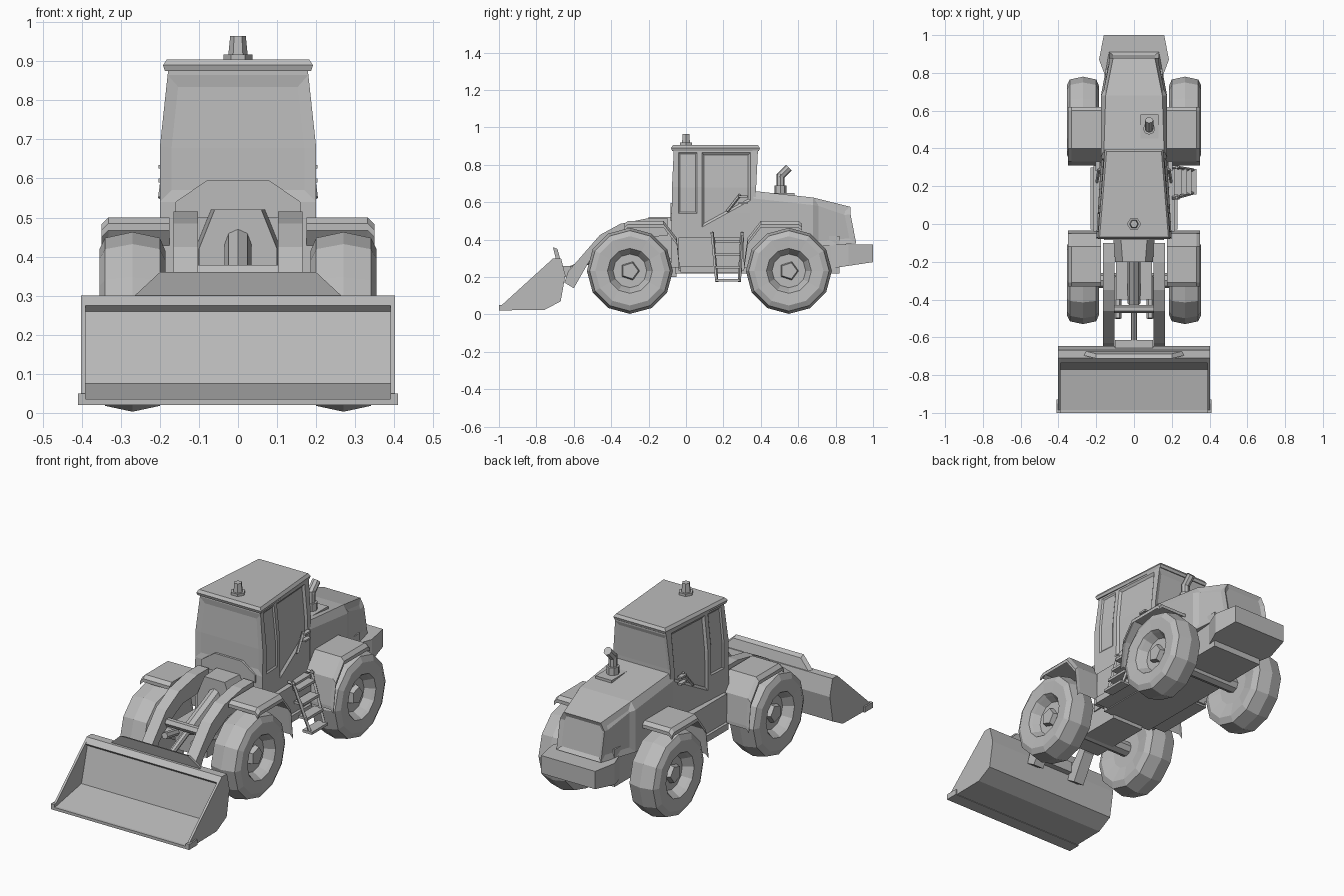
import bpy, bmesh
from math import cos, sin, pi
from mathutils import Vector

default = bpy.data.objects.get("Cube")
if default:
    bpy.data.objects.remove(default)

grey = bpy.data.materials.new("plain grey")
grey.use_nodes = True
grey.diffuse_color = (0.5, 0.5, 0.5, 1)
grey.node_tree.nodes["Principled BSDF"].inputs["Base Color"].default_value = grey.diffuse_color


def loft(name, rings, mirrored=False, detail=None):
    """Skin a list of equal point rings, cap the ends, then run optional face detailing."""
    bm = bmesh.new()
    rows = [[bm.verts.new(p) for p in ring] for ring in rings]
    count = len(rows[0])
    for low, high in zip(rows, rows[1:]):
        for i in range(count):
            j = (i + 1) % count
            bm.faces.new((low[i], low[j], high[j], high[i]))
    bm.faces.new(rows[0])
    bm.faces.new(rows[-1])
    bmesh.ops.recalc_face_normals(bm, faces=bm.faces)
    if detail:
        detail(bm)
    mesh = bpy.data.meshes.new(name)
    bm.to_mesh(mesh)
    bm.free()
    mesh.materials.append(grey)
    obj = bpy.data.objects.new(name, mesh)
    bpy.context.collection.objects.link(obj)
    if mirrored:
        obj.modifiers.new("Mirror", 'MIRROR').use_mirror_merge = False
    return obj


def side_prism(name, outline, x0, x1, mirrored=False):
    return loft(name, [[(x, y, z) for y, z in outline] for x in (x0, x1)], mirrored)


def box(name, x0, x1, y0, y1, z0, z1, mirrored=False):
    return side_prism(name, [(y0, z0), (y1, z0), (y1, z1), (y0, z1)], x0, x1, mirrored)


def tube(name, start, end, radius, sides=6, mirrored=False, tip=None):
    start, end = Vector(start), Vector(end)
    turn = (end - start).to_track_quat('Z', 'Y')
    tip = radius if tip is None else tip
    rings = [[c + turn @ Vector((r * cos(a), r * sin(a), 0))
              for a in (2 * pi * i / sides for i in range(sides))]
             for c, r in ((start, radius), (end, tip))]
    return loft(name, rings, mirrored)


def strip(name, path, thickness, x0, x1):
    """Folded sheet following a side path, with a lowered outer edge."""
    under = [(y, z - thickness) for y, z in reversed(path)]
    outline = path + under
    middle = x1 - thickness
    rings = [[(x, y, z - drop) for y, z in outline]
             for x, drop in ((x0, 0), (middle, 0), (x1, thickness))]
    return loft(name, rings, True)


def recess(bm, test, width, depth):
    """Inset and push in the faces whose centre and normal pass the test."""
    faces = [f for f in bm.faces if test(f.calc_center_median(), f.normal)]
    if faces:
        bmesh.ops.inset_region(bm, faces=faces, thickness=width, depth=-depth, use_even_offset=True)


def cut(bm, point, normal, test):
    faces = [f for f in bm.faces if test(f.normal)]
    geom = set(faces)
    for f in faces:
        geom.update(f.edges, f.verts)
    bmesh.ops.bisect_plane(bm, geom=list(geom), plane_co=point, plane_no=normal)


# Wheels with crowned tyres, dished rims and five-sided hubs
tyre = [(.1, -.07), (.18, -.085), (.215, -.07), (.23, 0), (.215, .07), (.185, .085),
        (.12, .08), (.11, .065), (.09, .03)]
for end, wy in (("front", -.3), ("rear", .55)):
    rings = [[(.27 + off, wy + r * cos(i * pi / 6), .233 + r * sin(i * pi / 6))
              for i in range(12)] for r, off in tyre]
    loft(end + "_wheel", rings, True)
    tube(end + "_hub", (.29, wy, .233), (.325, wy, .233), .055, 5, True, .045)
    tube(end + "_axle", (-.22, wy, .233), (.22, wy, .233), .04, 8)

# Fenders folded over the inner ends of the wheels
strip("front_fender", [(-.33, .485), (-.31, .5), (-.12, .5), (-.05, .41), (-.035, .27)], .018, .175, .35)
strip("rear_fender", [(.62, .485), (.6, .5), (.4, .5), (.33, .41), (.31, .27)], .018, .165, .35)


# Cab with recessed glass
def cab_glass(bm):
    side = lambda n: abs(n.x) > .8
    front = lambda n: n.y < -.8
    for y in (-.04, .06, .085, .345):
        cut(bm, (0, y, 0), (0, 1, 0), side)
    cut(bm, (0, 0, .54), (0, 0, 1), lambda n: side(n) or front(n))
    cut(bm, (0, 0, .865), (0, 0, 1), lambda n: abs(n.z) < .8)
    cut(bm, (0, .1, .475), (0, -.55, 1), side)
    cut(bm, (0, 0, .64), (0, 0, 1), lambda n: n.y > .8)
    slope = lambda c: c.z - .475 - .55 * (c.y - .1)
    recess(bm, lambda c, n: side(n) and .085 < c.y < .345 and slope(c) > 0 and c.z < .865, .012, .01)
    recess(bm, lambda c, n: side(n) and -.04 < c.y < .06 and .54 < c.z < .865, .008, .006)
    recess(bm, lambda c, n: front(n) and .54 < c.z < .865, .03, .006)
    recess(bm, lambda c, n: n.y > .8 and .64 < c.z < .865, .02, .006)


def plan(z, front, rear, y0, y1):
    return [(-front, y0, z), (front, y0, z), (rear, y1, z), (-rear, y1, z)]


loft("cab", [plan(.25, .2, .175, -.08, .37), plan(.68, .2, .17, -.075, .375),
             plan(.885, .178, .15, -.065, .385)], detail=cab_glass)
loft("cab_roof", [plan(.875, .187, .15, -.075, .39), plan(.89, .192, .155, -.08, .395),
                  plan(.905, .182, .145, -.07, .385)])
loft("windscreen_sill", [[(x, y, z) for x, z in ((-.16, .5), (.16, .5), (.16, .54), (.08, .595),
                                                 (-.08, .595), (-.16, .54))] for y in (-.084, -.072)])
for z in (.6, .635):
    box("door_handle", .18, .203, .28, .33, z - .01, z, True)
tube("door_rail", (.197, .22, .55), (.185, .29, .64), .008, 4, True)

# Beacon on the roof
tube("beacon_base", (0, 0, .9), (0, 0, .918), .037)
tube("beacon", (0, 0, .915), (0, 0, .965), .025, 6, tip=.02)


# Engine hood with sunken grille and side panels
def hood_panels(bm):
    recess(bm, lambda c, n: n.y > .8, .02, .012)
    recess(bm, lambda c, n: abs(n.x) > .8 and c.y > .7 and abs(c.x) > .1, .03, .008)


def hood_ring(yb, yt, wide, narrow, zb, zt):
    return [(-wide, yb, zb), (wide, yb, zb), (wide, yt, zt - .04), (narrow, yt, zt),
            (-narrow, yt, zt), (-wide, yt, zt - .04)]


loft("engine_hood", [hood_ring(.36, .36, .175, .16, .34, .66), hood_ring(.68, .68, .175, .15, .36, .625),
                     hood_ring(.91, .88, .132, .11, .38, .575)], detail=hood_panels)
box("exhaust_plate", .035, .13, .43, .58, .6, .65)
tube("exhaust_collar", (.08, .505, .63), (.08, .505, .69), .032, 8)
tube("exhaust_pipe", (.08, .505, .68), (.08, .505, .75), .022, 8)
tube("exhaust_tip", (.08, .5, .735), (.08, .55, .785), .022, 8)

# Counterweight behind the hood
loft("counterweight", [[(x * s, y, z) for s, x, y in
                        ((-1, .14, .75), (-1, .185, .87), (-1, .16, 1), (1, .16, 1), (1, .185, .87), (1, .14, .75))]
                       for z in (.26, .375)]).data.transform(
    ((1, 0, 0, 0), (0, 1, 0, 0), (0, 0, 1, 0), (0, 0, 0, 1)))
for v in bpy.data.objects["counterweight"].data.vertices:
    if v.co.z < .3:
        v.co.z += .15 * (v.co.y - .87)

# Chassis, side tanks and front frame
box("chassis", -.15, .15, -.06, .82, .22, .42)
box("side_tank", .1, .215, -.04, .31, .235, .41, True)
box("side_skirt", .1, .23, -.03, .3, .225, .26, True)
box("front_frame", -.095, .095, -.4, -.05, .2, .35)
loft("front_tower", [[(-w, y, .3), (w, y, .3), (w, y, .42), (t, y, .52), (-t, y, .52), (-w, y, .42)]
                     for y, w, t in ((-.2, .1, .06), (-.07, .11, .07))])

# Loader arms and tilt cylinder
side_prism("loader_arm", [(-.1, .515), (-.2, .515), (-.35, .485), (-.46, .425), (-.63, .23), (-.65, .17),
                          (-.6, .14), (-.52, .28), (-.42, .36), (-.32, .41), (-.1, .42)], .103, .165, True)
tube("tilt_barrel", (0, -.12, .47), (0, -.42, .33), .034, 8)
tube("tilt_rod", (0, -.4, .34), (0, -.62, .24), .017, 8)
box("tilt_bracket", .035, .05, -.2, -.1, .38, .5, True)
tube("lift_cylinder", (.085, -.28, .27), (.085, -.5, .31), .018, 6, True)
tube("arm_cross_tube", (-.11, -.45, .36), (.11, -.45, .36), .022, 6)
box("bucket_mount", -.1, .1, -.67, -.615, .2, .26)

# Bucket shell, end plates, cutting edge and spill guard
outside = [(-.985, .022), (-.755, .025), (-.67, .07), (-.645, .21), (-.668, .3)]
inside = [(-.71, .3), (-.735, .275), (-.72, .26), (-.77, .075), (-.985, .035)]
side_prism("bucket_shell", outside + inside, -.395, .395)
side_prism("bucket_end", [(-.985, .05)] + outside + [(-.71, .3)], .39, .402, True)
box("cutting_edge", -.41, .41, -1, -.93, .02, .035)
box("edge_corner", .39, .41, -1, -.93, .03, .05, True)
loft("spill_guard", [[(-w, y, z), (w, y, z), (w, y + .025, z - .01), (-w, y + .025, z - .01)]
                     for w, y, z in ((.27, -.695, .295), (.2, -.712, .36))])

# Access ladder on the left side
for top, foot in ((.14, .165), (.3, .285)):
    tube("ladder_rail", (.225, top, .44), (.315, foot, .175), .009, 4)
    tube("ladder_brace", (.2, top, .43), (.24, top, .43), .009, 4)
for i in range(4):
    x, z = .32 - .025 * i, .175 + .07 * i
    box("ladder_step", x - .045, x + .01, .155, .29, z, z + .014)
